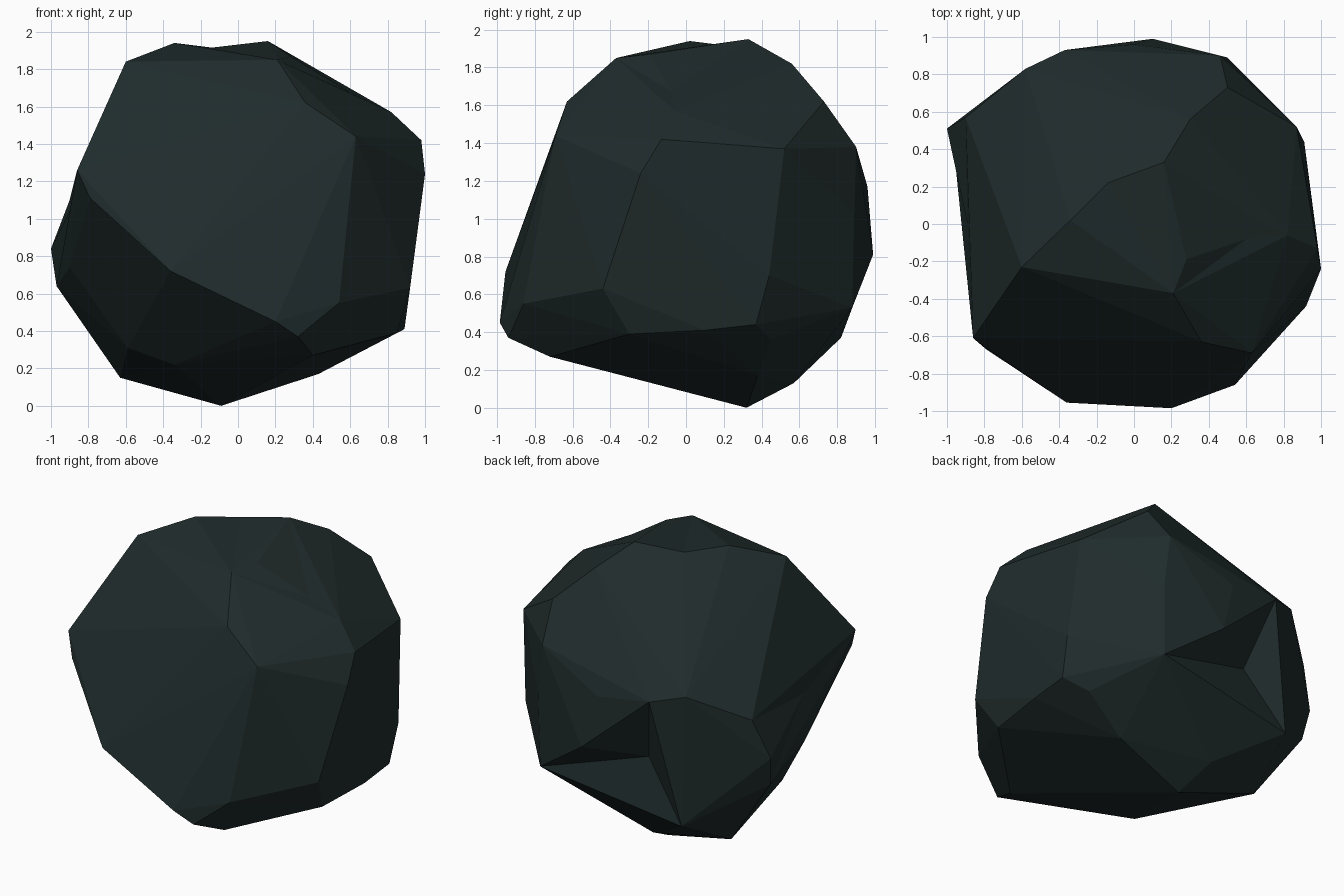
import bpy, bmesh
from mathutils import Vector
from mathutils.geometry import intersect_point_line

if "Cube" in bpy.data.objects:
    bpy.data.objects.remove(bpy.data.objects["Cube"])

# Corner points of the chipped boulder, tier by tier from the crown down
CORNERS = [
    # crown
    (-.60, -.23, 1.84), (.21, -.37, 1.85), (.16, .33, 1.95), (-.34, .02, 1.94),
    (.28, -.19, 1.87), (.30, .56, 1.82), (.50, .73, 1.62),
    # shoulders
    (.82, -.06, 1.57), (.36, -.63, 1.62), (.63, -.69, 1.44),
    (.98, -.13, 1.42), (1.0, -.24, 1.24), (.87, .52, 1.37), (.46, .90, 1.38),
    (-.71, .19, 1.50), (-.86, -.61, 1.26), (-.79, -.67, 1.11),
    # back and left
    (-.90, .57, 1.10), (-1.0, .51, .84), (-.58, .83, 1.27), (-.37, .93, 1.22),
    (0, .96, 1.17), (.10, .99, .81), (.50, .89, 1.03),
    (-.97, .47, .64), (-.90, 0, .74),
    # front and right
    (-.36, -.955, .72), (.20, -.985, .45), (.32, -.94, .37), (.54, -.86, .55),
    (.92, -.44, .63), (.91, .44, .70), (.72, .65, .73), (.49, .88, .53),
    # underside
    (.74, .45, .36), (.89, .37, .44), (.89, .10, .41), (.85, -.30, .39),
    (.40, -.72, .27), (-.34, -.40, .22), (-.59, -.20, .31), (-.63, .41, .15),
    (-.09, .32, 0), (-.15, .57, .13), (.43, .38, .17), (-.54, .82, .37),
]
# Shallow hollows: back, right shoulder, crown, left side
HOLLOWS = [(-.25, .76, .75), (.60, -.08, 1.675), (-.14, .22, 1.915), (-.89, 0, 1.06)]

bm = bmesh.new()
for c in CORNERS:
    bm.verts.new(c)
bmesh.ops.convex_hull(bm, input=bm.verts[:])
loose = [v for v in bm.verts if not v.link_faces]
bmesh.ops.delete(bm, geom=loose, context='VERTS')


def edge_distance(e, p):
    a, b = (v.co for v in e.verts)
    t = min(max(intersect_point_line(p, a, b)[1], 0.1), 0.9)
    return (a.lerp(b, t) - p).length


# Press a hollow into the ridge nearest to it
def press(p):
    edge = min(bm.edges, key=lambda e: edge_distance(e, p))
    faces = list(edge.link_faces)
    rim = [(l.vert, l.link_loop_next.vert) for f in faces for l in f.loops if l.edge != edge]
    bmesh.ops.delete(bm, geom=[edge], context='EDGES')
    centre = bm.verts.new(p)
    for a, b in rim:
        bm.faces.new((a, b, centre))


for h in HOLLOWS:
    press(Vector(h))
bmesh.ops.recalc_face_normals(bm, faces=bm.faces[:])

# Join triangles that lie almost flat into broad chipped facets
bmesh.ops.dissolve_limit(bm, angle_limit=0.03, verts=bm.verts[:], edges=bm.edges[:])

mesh = bpy.data.meshes.new("boulder")
bm.to_mesh(mesh)
bm.free()
mat = bpy.data.materials.new("dark slate")
mat.diffuse_color = (0.014, 0.024, 0.024, 1)
mat.use_nodes = True
mat.node_tree.nodes["Principled BSDF"].inputs["Base Color"].default_value = mat.diffuse_color
mesh.materials.append(mat)
boulder = bpy.data.objects.new("boulder", mesh)
bpy.context.collection.objects.link(boulder)
